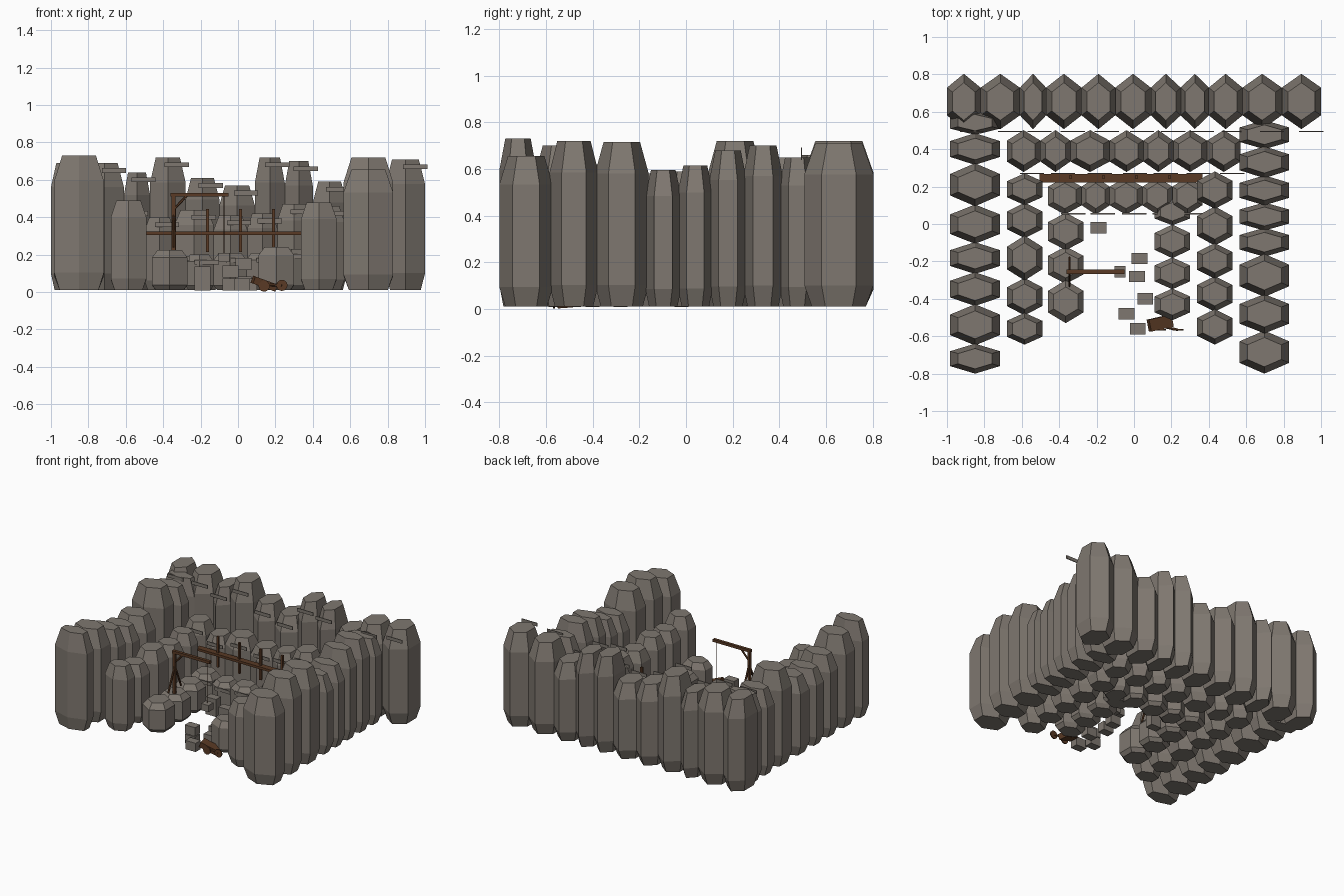
import bpy, bmesh, math
from mathutils import Matrix, Vector

if "Cube" in bpy.data.objects:
    bpy.data.objects.remove(bpy.data.objects["Cube"])


def material(name, rgb):
    mat = bpy.data.materials.new(name)
    mat.use_nodes = True
    mat.diffuse_color = (*rgb, 1)
    mat.node_tree.nodes["Principled BSDF"].inputs["Base Color"].default_value = (*rgb, 1)
    return mat


ROCK = material("grey_rock", (0.21, 0.185, 0.16))
WOOD = material("brown_wood", (0.1, 0.042, 0.018))


def finish(bm, name, mat):
    bmesh.ops.recalc_face_normals(bm, faces=bm.faces)
    mesh = bpy.data.meshes.new(name)
    bm.to_mesh(mesh)
    bm.free()
    mesh.materials.append(mat)
    obj = bpy.data.objects.new(name, mesh)
    bpy.context.collection.objects.link(obj)
    return obj


def add_box(bm, centre, size, rotation=Matrix()):
    place = Matrix.Translation(centre) @ rotation @ Matrix.Diagonal((*size, 1))
    bmesh.ops.create_cube(bm, size=1, matrix=place)


def add_rod(bm, start, end, radius, sides=8):
    start, end = Vector(start), Vector(end)
    axis = end - start
    turn = axis.to_track_quat("Z", "Y").to_matrix().to_4x4()
    bmesh.ops.create_cone(bm, cap_ends=True, segments=sides, radius1=radius, radius2=radius,
                          depth=axis.length, matrix=Matrix.Translation((start + end) / 2) @ turn)


def add_column(bm, x, y, rx, ry, top):
    """Six-sided rock column that tapers at its foot and its head."""
    base = 0.01
    rings = []
    for level, scale in ((0, 0.78), (0.13, 1), (0.81, 1), (1, 0.68)):
        z = base + (top - base) * level
        rings.append([bm.verts.new((x + rx * scale * math.sin(a) / math.sin(math.pi / 3),
                                    y + ry * scale * math.cos(a), z))
                      for a in (k * math.pi / 3 for k in range(6))])
    for low, high in zip(rings, rings[1:]):
        for k in range(6):
            n = (k + 1) % 6
            bm.faces.new((low[k], low[n], high[n], high[k]))
    bm.faces.new(rings[0][::-1])
    bm.faces.new(rings[-1])


def back_row(name, start, y, ry, columns, plate_y):
    """Row along x of (width, height) columns, each with a thin ledge plate."""
    bm, plates = bmesh.new(), bmesh.new()
    x = start
    for width, top in columns:
        add_column(bm, x + width / 2, y, width / 2, ry, top)
        add_box(plates, (x + width * 0.75, plate_y, top - 0.04), (0.13, 0.006, 0.025))
        x += width
    finish(bm, name, ROCK)
    finish(plates, name + "_ledge_plates", ROCK)


def side_row(name, start, x, rx, columns, overlap):
    """Row along y of (depth, height) columns, from front to back."""
    bm = bmesh.new()
    y = start
    for depth, top in columns:
        add_column(bm, x, y + depth / 2, rx, depth / 2, top)
        y += depth - overlap
    finish(bm, name, ROCK)


# Rear terraces, highest first
back_row("rear_high_columns", -1, 0.655, 0.148,
         [(.18, .69), (.21, .69), (.14, .64), (.19, .72), (.18, .61), (.19, .57),
          (.16, .72), (.15, .7), (.18, .59), (.21, .69), (.21, .71)], 0.495)
back_row("rear_middle_columns", -0.68, 0.39, 0.112,
         [(.18, .46), (.16, .4), (.21, .44), (.18, .41), (.16, .42), (.18, .47), (.18, .46)], 0.27)
back_row("rear_low_columns", -0.46, 0.15, 0.1,
         [(.18, .22), (.15, .2), (.175, .21), (.16, .21), (.16, .23)], 0.055)

# Side terraces; the model's left is +x
side_row("right_high_columns", -0.8, -0.85, 0.133,
         [(.16, .73), (.22, .7), (.18, .62), (.17, .58), (.21, .59), (.23, .72),
          (.17, .65), (.13, .66)], 0.009)
side_row("left_high_columns", -0.8, 0.697, 0.133,
         [(.23, .655), (.21, .72), (.23, .715), (.155, .595), (.15, .615), (.16, .68),
          (.17, .7), (.155, .65)], 0.015)
side_row("right_middle_columns", -0.645, -0.585, 0.095,
         [(.17, .49), (.2, .44), (.24, .47), (.19, .43), (.17, .45)], 0.0135)
side_row("left_middle_columns", -0.645, 0.432, 0.095,
         [(.19, .48), (.19, .44), (.19, .46), (.21, .43), (.2, .45)], 0.0135)
side_row("right_low_columns", -0.53, -0.365, 0.095,
         [(.23, .225), (.2, .21), (.2, .22)], 0.02)
side_row("left_low_columns", -0.515, 0.205, 0.095,
         [(.17, .24), (.17, .21), (.18, .22), (.145, .2)], 0.004)

# Quarried blocks, some stacked
blocks = bmesh.new()
for x, y, z in ((-.19, -.02, .04), (-.19, -.02, .105), (.03, -.185, .15), (.03, -.185, .05),
                (.015, -.28, .04), (.06, -.4, .04), (-.04, -.48, .04), (-.04, -.48, .11),
                (.02, -.56, .04)):
    add_box(blocks, (x, y, z), (0.085, 0.06, 0.065))
finish(blocks, "cut_blocks", ROCK)

# Crane standing on the right low terrace, lifting a block
crane = bmesh.new()
cx, cy = -0.345, -0.255
add_box(crane, (cx, cy, 0.37), (0.02, 0.02, 0.32))
add_box(crane, (-0.205, cy, 0.52), (0.31, 0.022, 0.02))
add_rod(crane, (cx, cy, 0.44), (cx + 0.07, cy, 0.515), 0.007, 6)
for side in (-1, 1):
    add_rod(crane, (cx, cy + 0.075 * side, 0.24), (cx, cy, 0.42), 0.007, 6)
finish(crane, "crane", WOOD)
rope = bmesh.new()
add_rod(rope, (-0.075, cy, 0.21), (-0.075, cy, 0.52), 0.002, 4)
finish(rope, "crane_rope", WOOD)
load = bmesh.new()
add_box(load, (-0.075, cy, 0.185), (0.06, 0.06, 0.05))
finish(load, "hanging_block", ROCK)

# Walkway plank on posts
walkway = bmesh.new()
add_box(walkway, (-0.07, 0.245, 0.315), (0.87, 0.045, 0.018))
for k in range(4):
    add_box(walkway, (-0.34 + 0.177 * k, 0.25, 0.33), (0.016, 0.016, 0.23))
finish(walkway, "walkway", WOOD)

# Tipped cart with wheels
cart = bmesh.new()
tilt = Matrix.Rotation(math.radians(20), 4, "Y") @ Matrix.Rotation(math.radians(12), 4, "Z")
add_box(cart, (0.14, -0.53, 0.045), (0.13, 0.065, 0.04), tilt)
for x, z in ((0.235, 0.036), (0.14, 0.032)):
    add_rod(cart, (x, -0.57, z), (x, -0.562, z), 0.03, 12)
add_rod(cart, (0.16, -0.55, 0.04), (0.235, -0.566, 0.036), 0.008, 6)
finish(cart, "cart", WOOD)
